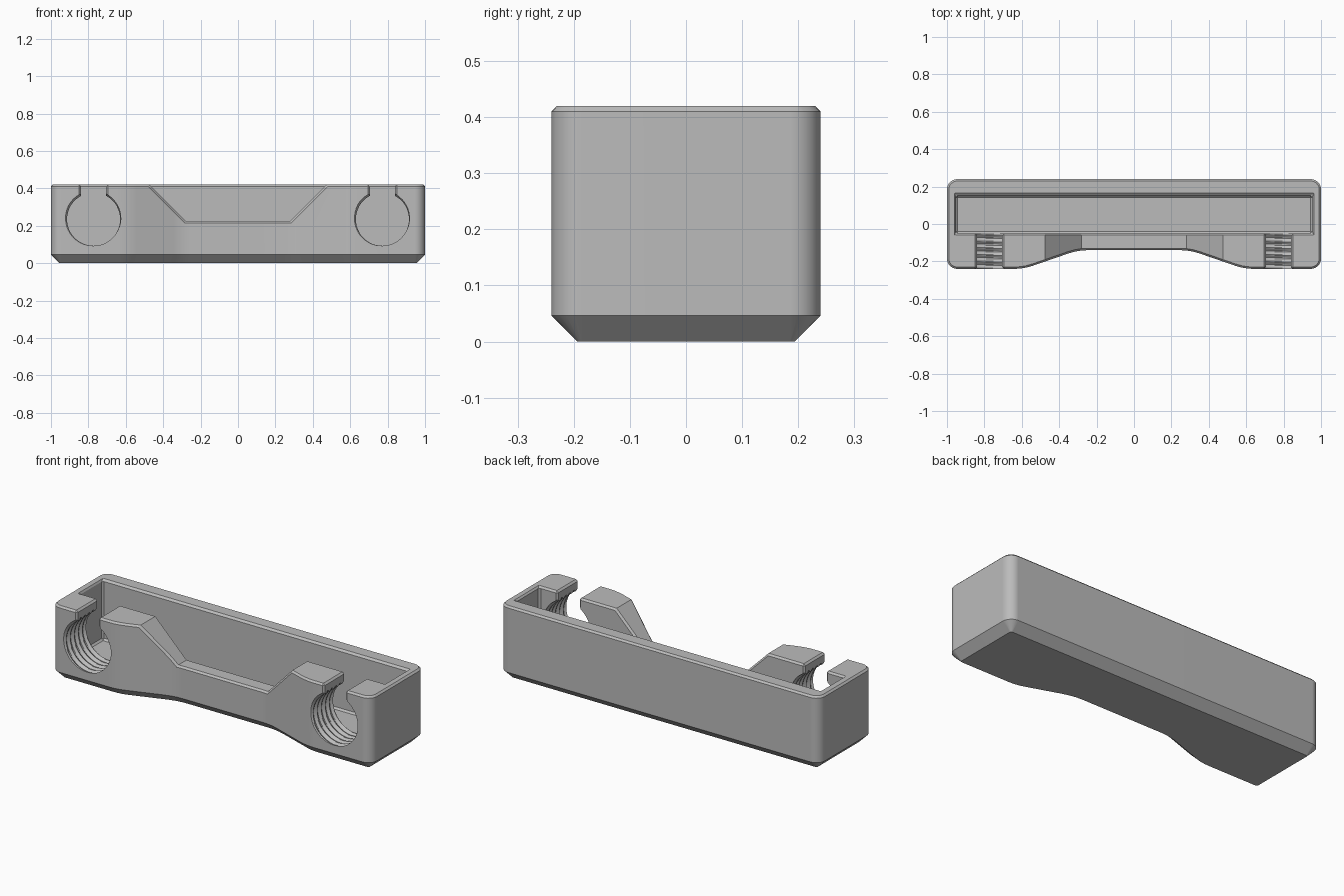
import bpy, bmesh, math
from mathutils import Vector

cube = bpy.data.objects.get("Cube")
if cube:
    bpy.data.objects.remove(cube, do_unlink=True)

grey = bpy.data.materials.new("light grey")
grey.use_nodes = True
grey.diffuse_color = (0.5, 0.5, 0.5, 1)
grey.node_tree.nodes["Principled BSDF"].inputs["Base Color"].default_value = (0.5, 0.5, 0.5, 1)

HEIGHT, DEPTH, CHAMFER = 0.42, 0.24, 0.046
HOLE_X, HOLE_Z = 0.772, 0.235


def loft(name, rings):
    """Closed solid through rings that all have the same number of points."""
    bm = bmesh.new()
    loops = [[bm.verts.new(p) for p in ring] for ring in rings]
    for a, b in zip(loops, loops[1:]):
        for i in range(len(a)):
            j = (i + 1) % len(a)
            bm.faces.new((a[i], a[j], b[j], b[i]))
    bm.faces.new(loops[0][::-1])
    bm.faces.new(loops[-1])
    bmesh.ops.recalc_face_normals(bm, faces=bm.faces)
    mesh = bpy.data.meshes.new(name)
    bm.to_mesh(mesh)
    bm.free()
    obj = bpy.data.objects.new(name, mesh)
    bpy.context.collection.objects.link(obj)
    mesh.materials.append(grey)
    return obj


def outline(inset):
    """Counter-clockwise plan outline, offset inward, with filleted corners."""
    half = [(0.3, -0.14, 0.3), (0.59, -DEPTH, 0.3), (1, -DEPTH, 0.055), (1, DEPTH, 0.055)]
    pts = half + [(-x, y, r) for x, y, r in reversed(half)]
    n = len(pts)
    result = []
    for i, (x, y, radius) in enumerate(pts):
        p = Vector((x, y))
        d_in = (p - Vector(pts[i - 1][:2])).normalized()
        d_out = (Vector(pts[(i + 1) % n][:2]) - p).normalized()
        n_in, n_out = (Vector((-d.y, d.x)) for d in (d_in, d_out))
        turn = d_in.cross(d_out)
        p += (n_in + n_out) * inset / (1 + n_in.dot(n_out))
        r = radius - inset if turn > 0 else radius + inset
        side = 1 if turn > 0 else -1
        center = p + (n_in + n_out) * side * r / (1 + n_in.dot(n_out))
        start = -n_in * side
        angle = math.atan2(turn, d_in.dot(d_out))
        steps = 6 if abs(angle) > 1 else 3
        for k in range(steps + 1):
            a = angle * k / steps
            c, s = math.cos(a), math.sin(a)
            result.append(center + r * Vector((start.x * c - start.y * s, start.x * s + start.y * c)))
    return result


def box(name, x0, x1, y0, y1, z0, z1):
    ring = [(x0, y0), (x1, y0), (x1, y1), (x0, y1)]
    return loft(name, [[(x, y, z) for x, y in ring] for z in (z0, z1)])


def thread_cutter(name, cx, pitch=0.036, sides=48, per_turn=6):
    """Cylinder along y whose radius follows a helical thread."""
    rings = []
    for row in range(46):
        y = -0.3 + row * pitch / per_turn
        ring = []
        for i in range(sides):
            turn = i / sides
            phase = (row / per_turn + turn) % 1
            r = 0.142 + 0.011 * min(1, max(0, 3 * abs(phase - 0.5) - 0.25))
            a = turn * math.tau
            ring.append((cx + r * math.cos(a), y, HOLE_Z + r * math.sin(a)))
        rings.append(ring)
    return loft(name, rings)


def apply(obj, name, kind, **settings):
    mod = obj.modifiers.new(name, kind)
    for key, value in settings.items():
        setattr(mod, key, value)
    bpy.ops.object.modifier_apply(modifier=mod.name)


def cut(obj, cutter):
    apply(obj, "cut", 'BOOLEAN', operation='DIFFERENCE', solver='EXACT', object=cutter)
    bpy.data.objects.remove(cutter, do_unlink=True)


# Tray body with chamfered underside
levels = [(CHAMFER, 0), (0, CHAMFER), (0, HEIGHT)]
body = loft("tray_body", [[(p.x, p.y, z) for p in outline(inset)] for inset, z in levels])
bpy.ops.object.select_all(action='DESELECT')
body.select_set(True)
bpy.context.view_layer.objects.active = body

# Long inner compartment
cut(body, box("compartment_cutter", -0.953, 0.953, -0.05, 0.152, 0.08, 0.6))

# Sloped notch in the front wall
notch = [(-0.28, 0.225), (0.28, 0.225), (0.68, 0.625), (-0.68, 0.625)]
cut(body, loft("notch_cutter", [[(x, y, z) for x, z in notch] for y in (-0.4, 0.05)]))

# Entry slots above the round holes
for side in (-1, 1):
    x = side * HOLE_X
    cut(body, box("slot_cutter", x - 0.067, x + 0.067, -0.4, 0.05, 0.3, 0.6))

# Small edge chamfer, then the threaded holes
apply(body, "edge_chamfer", 'BEVEL', width=0.01, segments=1, limit_method='ANGLE',
      angle_limit=math.radians(55), use_clamp_overlap=False)
for side in (-1, 1):
    cut(body, thread_cutter("thread_cutter", side * HOLE_X))

bpy.ops.object.shade_smooth_by_angle(angle=math.radians(25))
apply(body, "flat_face_normals", 'WEIGHTED_NORMAL', keep_sharp=True)
